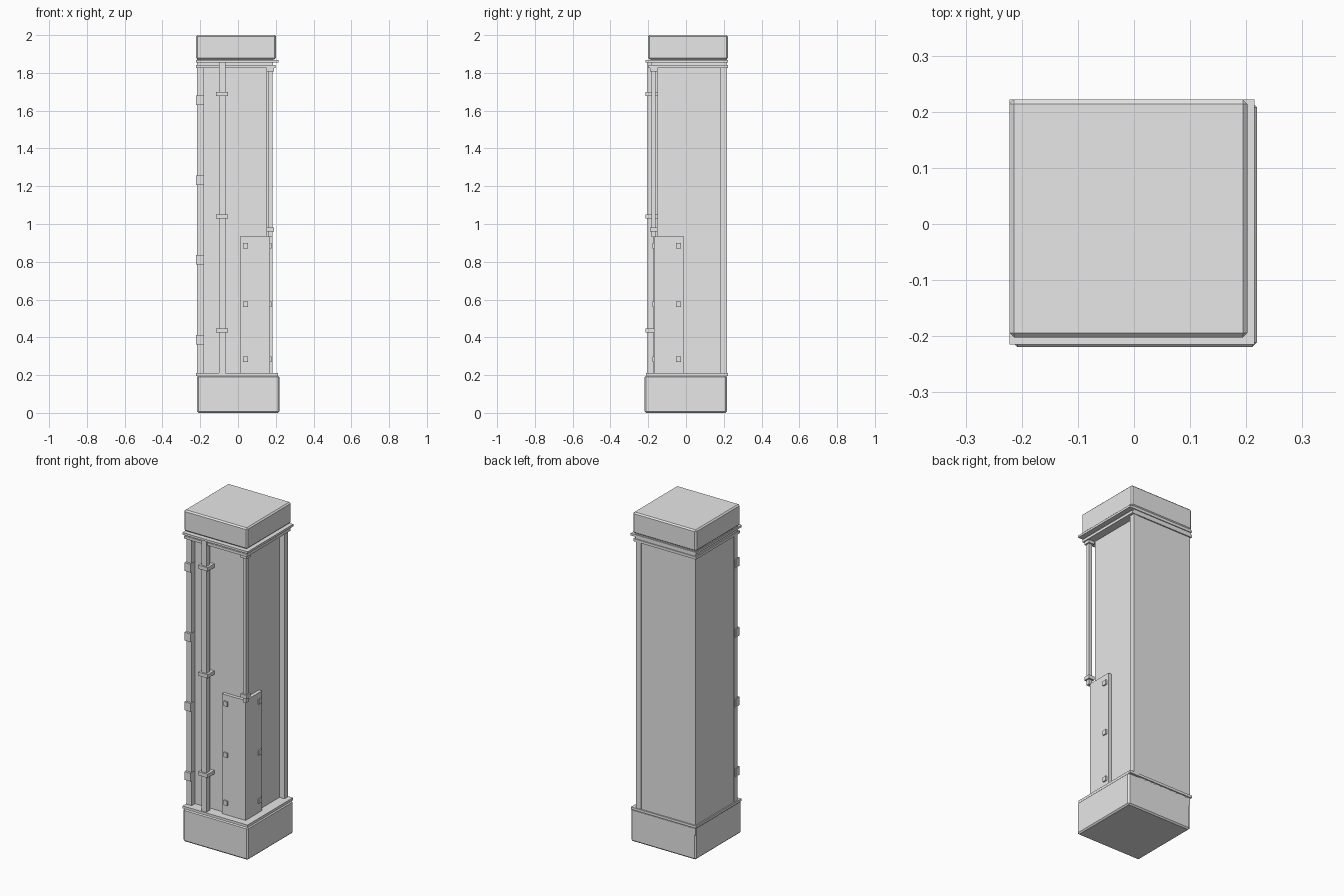
import bpy, bmesh

if "Cube" in bpy.data.objects:
    bpy.data.objects.remove(bpy.data.objects["Cube"])

grey = bpy.data.materials.new("plain grey")
grey.diffuse_color = (0.8, 0.8, 0.8, 1)
grey.use_nodes = True
grey.node_tree.nodes["Principled BSDF"].inputs["Base Color"].default_value = grey.diffuse_color


def box(name, x0, x1, y0, y1, z0, z1, bevel=0.0):
    """Axis-aligned box from its limits, with an optional chamfer."""
    bm = bmesh.new()
    bmesh.ops.create_cube(bm, size=1)
    for v in bm.verts:
        v.co.x = x1 if v.co.x > 0 else x0
        v.co.y = y1 if v.co.y > 0 else y0
        v.co.z = z1 if v.co.z > 0 else z0
    me = bpy.data.meshes.new(name)
    bm.to_mesh(me)
    bm.free()
    me.materials.append(grey)
    ob = bpy.data.objects.new(name, me)
    bpy.context.collection.objects.link(ob)
    if bevel:
        m = ob.modifiers.new("chamfer", 'BEVEL')
        m.width = bevel
        m.segments = 1
    return ob


def corner_slab(name, out, z0, z1, bevel=0.0, back=0.222):
    """Slab flush with the back and left, reaching 'out' at front and right."""
    return box(name, -back, out, -out, back, z0, z1, bevel)


def both_sides(name, x0, x1, y0, y1, z0, z1):
    """Box on the front face plus its diagonal twin on the right face."""
    box("front_" + name, x0, x1, y0, y1, z0, z1)
    box("right_" + name, -y1, -y0, -x1, -x0, z0, z1)


# Main body, plinth and cap
corner_slab("column_body", 0.15, 0.15, 1.9, back=0.215)
corner_slab("plinth", 0.219, 0.0, 0.198, 0.008, back=0.216)
corner_slab("plinth_ledge", 0.213, 0.196, 0.211)
corner_slab("cap", 0.202, 1.872, 2.0, 0.008)

# Stepped cornice under the cap
corner_slab("cornice_neck", 0.185, 1.83, 1.875, back=0.217)
corner_slab("cornice_upper", 0.215, 1.855, 1.868)
corner_slab("cornice_lower", 0.198, 1.825, 1.841)

# Edge pilasters on the front and right faces
both_sides("pilaster", -0.218, -0.183, -0.183, -0.149, 0.2, 1.84)

# Blocks on the front pilaster
for i in range(4):
    z = 0.388 + i * 0.422
    box(f"pilaster_block_{i}", -0.222, -0.181, -0.196, -0.16, z - 0.025, z + 0.025)

# Square pipe on the front with clamps
box("front_pipe", -0.100, -0.067, -0.206, -0.172, 0.2, 1.856)
for i, z in enumerate((0.437, 1.04, 1.688)):
    box(f"pipe_clamp_{i}", -0.116, -0.053, -0.215, -0.149, z - 0.011, z + 0.011)

# Free-standing corner rod with collars
box("corner_rod", 0.162, 0.183, -0.183, -0.162, 0.93, 1.83)
for n, z0, z1 in (("lower", 0.96, 0.982), ("upper", 1.808, 1.827)):
    box(n + "_rod_collar", 0.152, 0.191, -0.191, -0.152, z0, z1)

# L-shaped corner guard with square bolts
both_sides("guard_plate", 0.012, 0.17, -0.17, -0.149, 0.205, 0.937)
for i, z in enumerate((0.284, 0.575, 0.885)):
    both_sides(f"guard_bolt_{i}", 0.026, 0.052, -0.178, -0.165, z - 0.014, z + 0.014)
